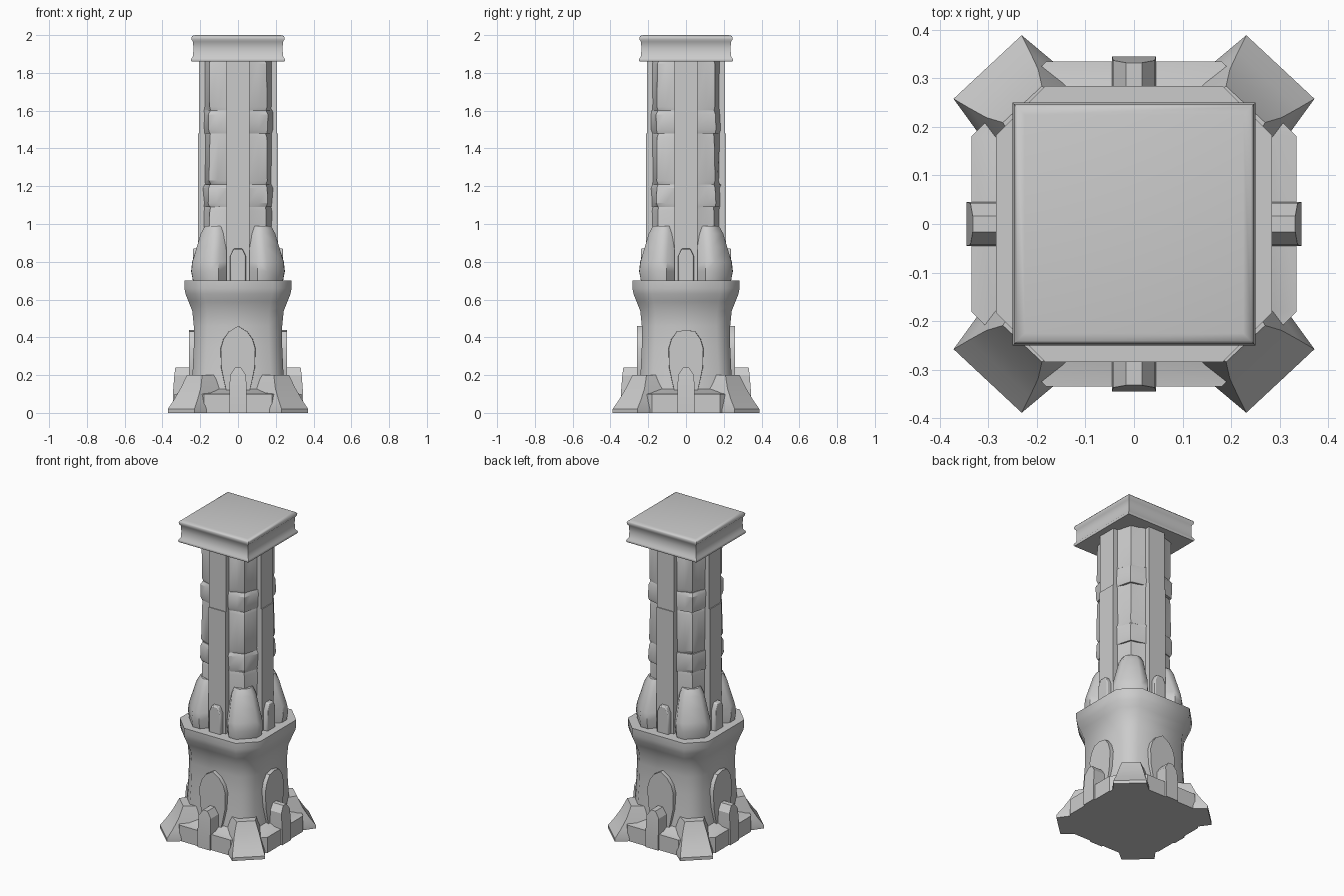
import bpy, bmesh, math, random
from mathutils import Matrix

cube = bpy.data.objects.get("Cube")
if cube:
    bpy.data.objects.remove(cube)

random.seed(4)
stone = bpy.data.materials.new("grey_stone")
stone.use_nodes = True
GREY = (0.6, 0.6, 0.6, 1)
stone.diffuse_color = GREY
stone.node_tree.nodes["Principled BSDF"].inputs["Base Color"].default_value = GREY


def loft(name, rings, turn=0.0, mirror=False, bevel=0.0, smooth=40):
    """Skin a stack of equal-length rings and cap both ends."""
    bm = bmesh.new()
    rows = [[bm.verts.new(p) for p in ring] for ring in rings]
    n = len(rows[0])
    for a, b in zip(rows, rows[1:]):
        for i in range(n):
            j = (i + 1) % n
            bm.faces.new((a[i], a[j], b[j], b[i]))
    bm.faces.new(rows[0][::-1])
    bm.faces.new(rows[-1])
    bm.transform(Matrix.Rotation(turn, 4, "Z"))
    if mirror:
        bm.transform(Matrix.Scale(-1, 4, (1, 0, 0)))
    bmesh.ops.recalc_face_normals(bm, faces=bm.faces)
    mesh = bpy.data.meshes.new(name)
    bm.to_mesh(mesh)
    bm.free()
    mesh.materials.append(stone)
    ob = bpy.data.objects.new(name, mesh)
    bpy.context.collection.objects.link(ob)
    if bevel:
        mod = ob.modifiers.new("soft_edges", "BEVEL")
        mod.width = bevel
        mod.segments = 2
        mod.limit_method = "ANGLE"
    bpy.ops.object.select_all(action="DESELECT")
    ob.select_set(True)
    bpy.context.view_layer.objects.active = ob
    bpy.ops.object.shade_smooth_by_angle(angle=math.radians(smooth))
    return ob


def octagon(h, c, z):
    return [(h, -c, z), (h, c, z), (c, h, z), (-c, h, z),
            (-h, c, z), (-h, -c, z), (-c, -h, z), (c, -h, z)]


def rect(x0, x1, w, z, w2=None):
    w2 = w if w2 is None else w2
    return [(x0, -w, z), (x1, -w2, z), (x1, w2, z), (x0, w, z)]


def slab(name, outline, x0, x1, turn, inset=1.0, bevel=0.0):
    """Extrude a (sideways, height) outline outward along x."""
    rings = [[(x, y * s, z) for y, z in outline] for x, s in ((x0, 1), (x1, inset))]
    return loft(name, rings, turn, bevel=bevel)


# Plinth and lower tower with flared rim
loft("plinth", [octagon(0.335, 0.18, 0), octagon(0.335, 0.18, 0.1),
                octagon(0.29, 0.18, 0.105), octagon(0.24, 0.17, 0.13)], smooth=30)
loft("lower_tower", [octagon(h, c, z) for h, c, z in (
    (0.25, 0.18, 0.05), (0.24, 0.172, 0.22), (0.234, 0.165, 0.35), (0.234, 0.162, 0.46),
    (0.242, 0.164, 0.54), (0.262, 0.172, 0.59), (0.278, 0.18, 0.63),
    (0.284, 0.183, 0.66), (0.284, 0.183, 0.70))], smooth=50)

# Spreading corner feet and boulders at the column's corners
foot = [(0.442, 0.096, 0), (0.442, 0.096, 0.02), (0.405, 0.085, 0.07),
        (0.368, 0.073, 0.13), (0.337, 0.055, 0.2)]
boulder = [(0.275, 0.085, 0.69), (0.284, 0.092, 0.75), (0.278, 0.09, 0.80),
           (0.255, 0.075, 0.88), (0.235, 0.062, 0.95), (0.215, 0.045, 0.99)]
for k, (base, mirror) in enumerate(((0, False), (0, True), (180, False), (180, True))):
    loft(f"corner_foot_{k}", [rect(0.2, r, w + 0.03, z, w) for r, w, z in foot],
         math.radians(47 + base), mirror, smooth=35)
    rings = [[(0.12, -w, z), (r - 0.035, -w - 0.01, z), (r, -w * 0.7, z),
              (r, w * 0.7, z), (r - 0.035, w + 0.01, z), (0.12, w, z)]
             for r, w, z in boulder]
    loft(f"corner_boulder_{k}", rings, math.radians(45 + base), mirror, smooth=50)

# Arched panels, buttress posts, small stones and column ribs on each side
side = [(0.06, 0.1), (0.075, 0.16), (0.092, 0.24), (0.095, 0.34), (0.08, 0.39), (0.05, 0.43)]
small = [(0.045, 0.69), (0.045, 0.83), (0.024, 0.87)]
for k in range(4):
    turn = k * math.pi / 2
    peak = 0.46 if k % 2 else 0.44
    arch = side + [(0, peak)] + [(-y, z) for y, z in reversed(side)]
    slab(f"arched_panel_{k}", arch, 0.2, 0.259, turn, 0.96)
    post = [rect(0.2, x, w, z) for x, w, z in (
        (0.345, 0.045, 0), (0.345, 0.045, 0.1), (0.337, 0.043, 0.2), (0.332, 0.016, 0.24))]
    loft(f"buttress_post_{k}", post, turn, smooth=30)
    slab(f"small_stone_{k}", small + [(-y, z) for y, z in reversed(small)],
         0.15, 0.238, turn, 0.9, 0.006)
    for part, lo, hi, x in (("lower", 0.69, 1.48, 0.211), ("upper", 1.48, 1.87, 0.206)):
        loft(f"{part}_column_rib_{k}", [rect(0, x, 0.06, lo), rect(0, x, 0.06, hi)], turn)

# Stacked, uneven corner blocks between the ribs
levels = [0.69, 1.09, 1.21, 1.48, 1.60, 1.87]
for k in range(4):
    for n, (lo, hi) in enumerate(zip(levels, levels[1:])):
        proud = 0.006 if n % 2 else 0.0
        rings = []
        for z, grow in ((lo, 0.0), (lo + 0.02, 0.006), (hi - 0.02, 0.004), (hi, -0.003)):
            e = 0.146 + proud + grow + random.uniform(-0.003, 0.003)
            g = 0.178 + proud + random.uniform(-0.006, 0.004)
            rings.append([(0, 0, z), (g, 0.055, z), (e + 0.012, e - 0.045, z), (e, e, z),
                          (e - 0.045, e + 0.012, z), (0.055, g, z)])
        loft(f"corner_block_{k}_{n}", rings, k * math.pi / 2, smooth=25)

# Square capstone with lipped edges
cap = [(0.246, 1.86), (0.25, 1.868), (0.247, 1.876), (0.238, 1.888), (0.236, 1.93),
       (0.238, 1.965), (0.246, 1.975), (0.247, 1.988), (0.241, 1.996), (0.225, 2.0)]
loft("capstone", [rect(-h, h, h, z) for h, z in cap], smooth=60)
